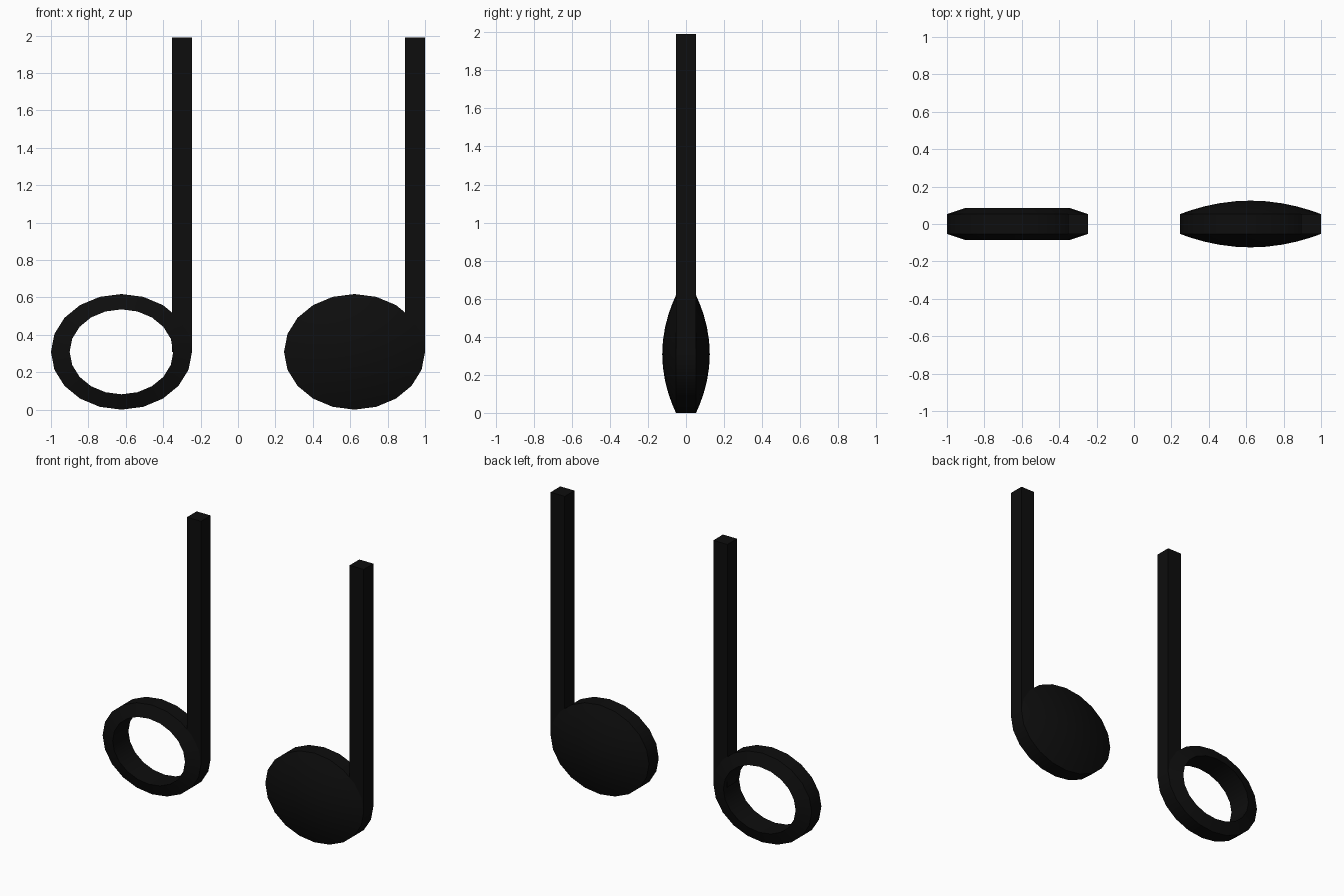
import bpy, bmesh, math

if "Cube" in bpy.data.objects:
    bpy.data.objects.remove(bpy.data.objects["Cube"])

SIDES = 20
RX, RZ = 0.377, 0.309      # head half width and half height
RIM, DOME = 0.053, 0.125   # half thickness at rim and centre

black = bpy.data.materials.new("black")
black.diffuse_color = (0.004, 0.004, 0.004, 1)
black.use_nodes = True
black.node_tree.nodes["Principled BSDF"].inputs["Base Color"].default_value = black.diffuse_color


def finish(name, bm):
    bmesh.ops.recalc_face_normals(bm, faces=bm.faces)
    me = bpy.data.meshes.new(name)
    bm.to_mesh(me)
    bm.free()
    me.materials.append(black)
    ob = bpy.data.objects.new(name, me)
    bpy.context.collection.objects.link(ob)
    bpy.ops.object.select_all(action='DESELECT')
    ob.select_set(True)
    bpy.context.view_layer.objects.active = ob
    bpy.ops.object.shade_smooth_by_angle(angle=math.radians(30))


def head(name, cx, radii, hollow):
    """Lens-shaped oval head; radii run from the rim inwards."""
    bm = bmesh.new()
    half = [(r, RIM + (DOME - RIM) * (1 - r * r)) for r in radii]
    profile = [(r, -y) for r, y in reversed(half)] + half
    loops = []
    for r, y in profile:
        loops.append([bm.verts.new((cx + RX * r * math.cos(2 * math.pi * i / SIDES), y,
                                    RZ + RZ * r * math.sin(2 * math.pi * i / SIDES)))
                      for i in range(SIDES)])
    pairs = list(zip(loops, loops[1:]))
    if hollow:
        pairs.append((loops[-1], loops[0]))     # wall of the hole
    for a, b in pairs:
        for i in range(SIDES):
            j = (i + 1) % SIDES
            bm.faces.new((a[i], a[j], b[j], b[i]))
    if not hollow:                              # close the dome centres
        for loop, y in ((loops[0], -DOME), (loops[-1], DOME)):
            c = bm.verts.new((cx, y, RZ))
            for i in range(SIDES):
                bm.faces.new((loop[i], loop[(i + 1) % SIDES], c))
    finish(name, bm)


def stem(name, cx):
    """Square stem, flush with the right side of the head."""
    x1 = cx + RX
    x0 = x1 - 0.108
    bm = bmesh.new()
    bmesh.ops.create_cube(bm, size=1)
    for v in bm.verts:
        v.co = (x1 if v.co.x > 0 else x0,
                RIM if v.co.y > 0 else -RIM,
                1.99 if v.co.z > 0 else RZ)
    finish(name, bm)


# hollow note on the left, filled note on the right
head("hollow_note_head", -0.623, [1.0, 0.735], True)
stem("hollow_note_stem", -0.623)
head("filled_note_head", 0.623, [1.0, 0.85, 0.66, 0.45, 0.22], False)
stem("filled_note_stem", 0.623)
